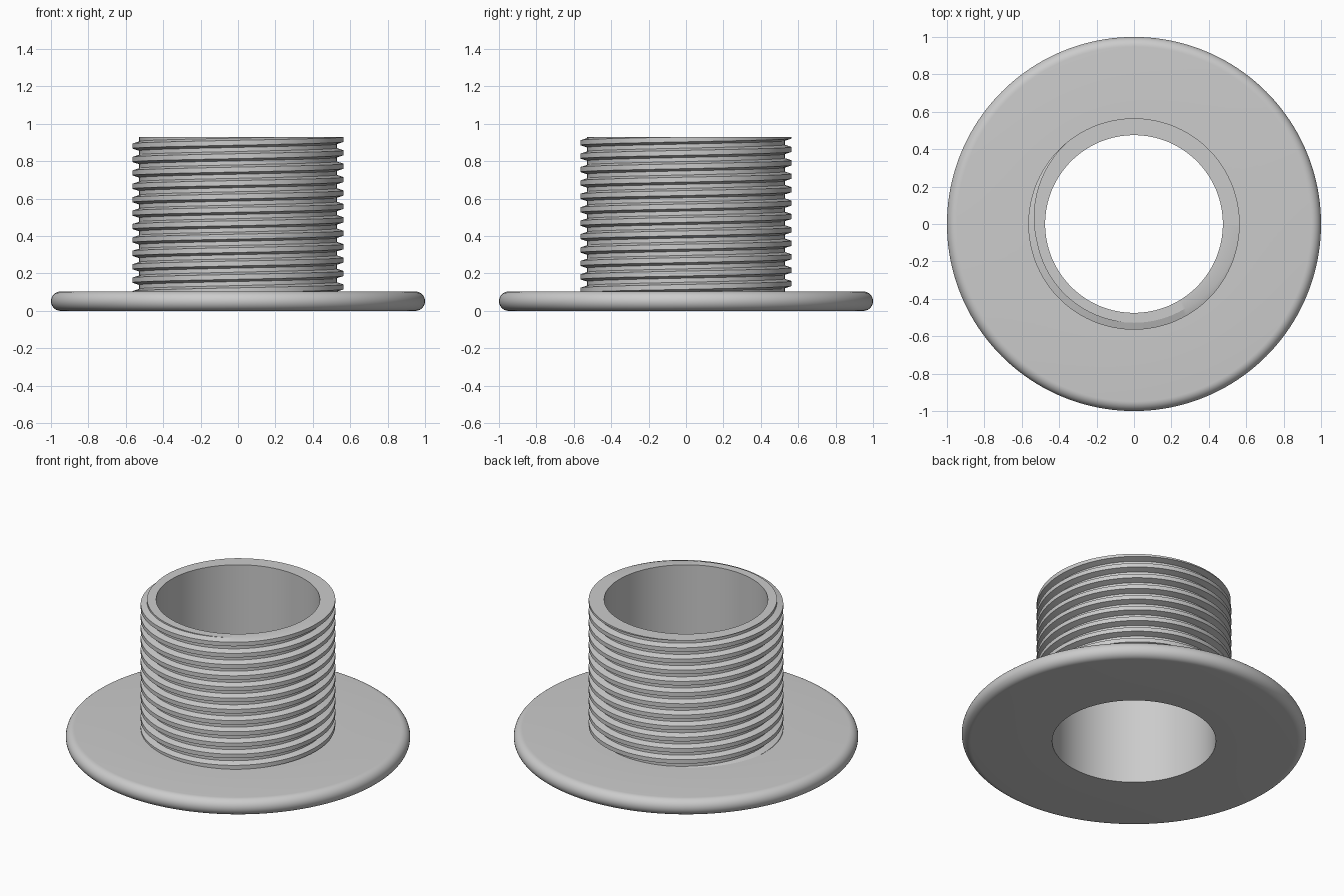
import bpy, bmesh, math

if "Cube" in bpy.data.objects:
    bpy.data.objects.remove(bpy.data.objects["Cube"])

N = 160                          # segments around
BORE, CORE, CREST = 0.475, 0.528, 0.565
FLANGE_TOP, TOP = 0.104, 0.93
PITCH, Z0 = 0.0717, 0.917        # thread pitch, crest height at angle 0
HALF_CREST, HALF_ROOT = 0.013, 0.025

grey = bpy.data.materials.new("light_grey")
grey.diffuse_color = (0.6, 0.6, 0.6, 1)
grey.use_nodes = True
grey.node_tree.nodes["Principled BSDF"].inputs["Base Color"].default_value = grey.diffuse_color


def finish(name, bm):
    bmesh.ops.remove_doubles(bm, verts=bm.verts, dist=1e-5)
    bmesh.ops.recalc_face_normals(bm, faces=bm.faces)
    me = bpy.data.meshes.new(name)
    bm.to_mesh(me)
    bm.free()
    me.materials.append(grey)
    ob = bpy.data.objects.new(name, me)
    bpy.context.collection.objects.link(ob)
    bpy.ops.object.select_all(action='DESELECT')
    ob.select_set(True)
    bpy.context.view_layer.objects.active = ob
    bpy.ops.object.shade_smooth_by_angle(angle=math.radians(30))
    return ob


def point(bm, r, a, z):
    return bm.verts.new((r * math.cos(a), r * math.sin(a), z))


# Flange: a lathed disc with a fully rounded rim
rad = FLANGE_TOP / 2
profile = [(BORE, 0)]
profile += [(1 - rad + rad * math.sin(t), rad - rad * math.cos(t))
            for t in (math.pi * k / 16 for k in range(17))]
profile.append((0.5, FLANGE_TOP))
bm = bmesh.new()
rings = [[point(bm, r, math.tau * i / N, z) for r, z in profile] for i in range(N)]
for i in range(N):
    a, b = rings[i], rings[(i + 1) % N]
    for k in range(len(profile) - 1):
        bm.faces.new((a[k], b[k], b[k + 1], a[k + 1]))
finish("flange", bm)


# Sleeve: helical thread trimmed flat at the top, joined to the bore wall
def thread_radius(z, turn):
    d = (z - Z0 - PITCH * turn) / PITCH
    d = abs(d - round(d)) * PITCH
    t = (HALF_ROOT - d) / (HALF_ROOT - HALF_CREST)
    return CORE + (CREST - CORE) * min(1, max(0, t))


bm = bmesh.new()
low = FLANGE_TOP - 0.01
offsets = ((-HALF_ROOT, CORE), (-HALF_CREST, CREST), (HALF_CREST, CREST), (HALF_ROOT, CORE))
columns, bore_top, bore_low = [], [], []
for i in range(N):
    ang, col = math.tau * i / N, []
    for turn in range(-14, 4):
        for dz, r in offsets:
            z = Z0 + PITCH * (turn + i / N) + dz
            if z < low or z > TOP:
                z = min(TOP, max(low, z))
                r = thread_radius(z, i / N)
            col.append(point(bm, r, ang, z))
    columns.append(col)
    bore_top.append(point(bm, BORE, ang, TOP))
    bore_low.append(point(bm, BORE, ang, 0))

for i in range(N):
    j = (i + 1) % N
    a = columns[i]
    # the last column meets the first one a full turn higher
    b = columns[j] if j else columns[0][4:] + [columns[0][-1]] * 4
    for k in range(len(a) - 1):
        quad = (a[k], b[k], b[k + 1], a[k + 1])
        if len(set(quad)) == 4:
            bm.faces.new(quad)
    bm.faces.new((a[-1], b[-1], bore_top[j], bore_top[i]))
    bm.faces.new((bore_top[i], bore_top[j], bore_low[j], bore_low[i]))
finish("threaded_sleeve", bm)
